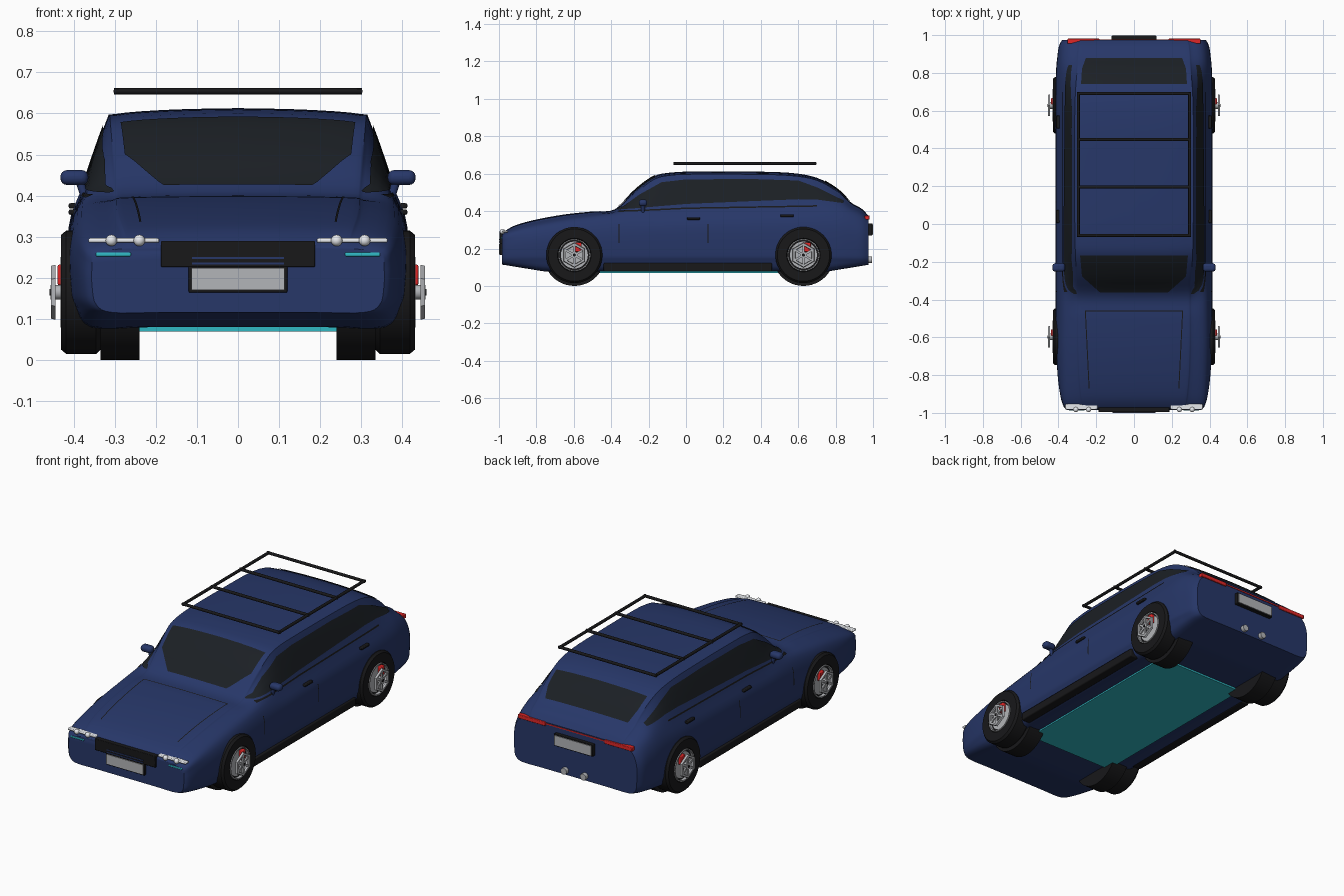
import bpy, bmesh, math
from mathutils import Vector
from mathutils.bvhtree import BVHTree

if "Cube" in bpy.data.objects:
    bpy.data.objects.remove(bpy.data.objects["Cube"])


def mat(name, c):
    m = bpy.data.materials.new(name)
    m.diffuse_color = (*c, 1)
    m.use_nodes = True
    m.node_tree.nodes["Principled BSDF"].inputs["Base Color"].default_value = m.diffuse_color
    return m


BLUE = mat("blue_paint", (.02, .038, .14))
BLACK = mat("black_trim", (.009, .009, .01))
GLASS = mat("dark_glass", (.011, .014, .018))
SILVER = mat("silver", (.45, .46, .48))
WHITE = mat("lamp_white", (.8, .82, .85))
RED = mat("red", (.75, .02, .02))
CYAN = mat("cyan", (.03, .48, .55))


def finish(bm, name, m, angle=35, recalc=True):
    if recalc:
        bmesh.ops.recalc_face_normals(bm, faces=bm.faces[:])
    me = bpy.data.meshes.new(name)
    bm.to_mesh(me)
    bm.free()
    ob = bpy.data.objects.new(name, me)
    bpy.context.collection.objects.link(ob)
    me.materials.append(m)
    bpy.ops.object.select_all(action='DESELECT')
    ob.select_set(True)
    bpy.context.view_layer.objects.active = ob
    bpy.ops.object.shade_smooth_by_angle(angle=math.radians(angle))
    return ob


def box(name, c, size, m, bevel=0.0, seg=2, rot_x=0.0):
    bm = bmesh.new()
    bmesh.ops.create_cube(bm, size=1)
    bmesh.ops.scale(bm, vec=size, verts=bm.verts)
    ob = finish(bm, name, m)
    ob.location = c
    ob.rotation_euler.x = rot_x
    if bevel:
        b = ob.modifiers.new("bevel", 'BEVEL')
        b.width, b.segments = bevel, seg
    return ob


def rod(name, a, b, r, m, seg=16):
    a, b = Vector(a), Vector(b)
    bm = bmesh.new()
    bmesh.ops.create_cone(bm, cap_ends=True, segments=seg, radius1=r, radius2=r, depth=(b - a).length)
    ob = finish(bm, name, m)
    ob.location = (a + b) / 2
    ob.rotation_euler = (b - a).to_track_quat('Z', 'Y').to_euler()
    return ob


def lathe(name, profile, c, m, steps=48):
    # spins an (x, radius) profile around the x axis
    bm = bmesh.new()
    vs = [bm.verts.new((x, 0, r)) for x, r in profile]
    es = [bm.edges.new(p) for p in zip(vs, vs[1:])]
    bmesh.ops.spin(bm, geom=vs + es, cent=(0, 0, 0), axis=(1, 0, 0), angle=math.tau, steps=steps, use_duplicate=False)
    bmesh.ops.remove_doubles(bm, verts=bm.verts[:], dist=1e-5)
    ob = finish(bm, name, m)
    ob.location = c
    return ob


def spline(pts, n):
    # Catmull-Rom curve through points of any dimension
    out = []
    for i in range(len(pts) - 1):
        p = [pts[max(0, min(len(pts) - 1, i + k))] for k in (-1, 0, 1, 2)]
        for j in range(n):
            t = j / n
            out.append(tuple(.5 * (2 * b + (c - a) * t + (2 * a - 5 * b + 4 * c - d) * t * t
                                   + (3 * b - a - 3 * c + d) * t ** 3) for a, b, c, d in zip(*p)))
    return out + [tuple(pts[-1])]


# Body shell: y, top z, roof edge x/z, belt x/z, widest x
stations = [
    (-.985, .275, .27, .272, .345, .26, .355), (-.965, .295, .28, .29, .36, .275, .372),
    (-.91, .325, .29, .315, .37, .295, .388), (-.80, .355, .30, .343, .375, .32, .402),
    (-.65, .382, .305, .37, .38, .345, .41), (-.50, .398, .305, .388, .38, .365, .412),
    (-.38, .41, .305, .40, .378, .382, .412), (-.27, .515, .312, .48, .378, .395, .412),
    (-.17, .587, .318, .55, .378, .40, .412), (-.08, .606, .32, .572, .378, .405, .412),
    (.05, .612, .322, .577, .378, .41, .412), (.30, .612, .322, .577, .378, .415, .412),
    (.55, .605, .322, .572, .378, .42, .412), (.70, .578, .318, .548, .378, .422, .412),
    (.81, .516, .31, .49, .376, .415, .41), (.88, .448, .305, .435, .372, .395, .404),
    (.94, .412, .30, .40, .362, .37, .395), (.975, .375, .29, .368, .35, .345, .378)]


def section(y, zt, we, ze, wb, zb, wm):
    d = zt - ze
    bot = .08 + .035 * max(0, (abs(y) - .75) / .23)
    half = spline([(0, zt), (.5 * we, zt - .1 * d), (.92 * we, zt - .4 * d), (we, ze), (wb, zb),
                   (wm, .6 * zb + .07), (wm, .18), (wm - .01, .135), (wm - .05, bot),
                   (.6 * (wm - .05), bot), (0, bot)], 4)
    return [(x, y, z) for x, z in half] + [(-x, y, z) for x, z in half[-2:0:-1]]


bm = bmesh.new()
rings = [[bm.verts.new(p) for p in section(*s)] for s in spline(stations, 4)]
for a, b in zip(rings, rings[1:]):
    for i in range(len(a)):
        j = (i + 1) % len(a)
        bm.faces.new((a[i], a[j], b[j], b[i]))
bm.faces.new(rings[0])
bm.faces.new(rings[-1])
bmesh.ops.recalc_face_normals(bm, faces=bm.faces[:])
tree = BVHTree.FromBMesh(bm)
finish(bm, "body", BLUE, 40)


def decal(name, ca, cb, m, side=0, n=8, cross=8, off=.004):
    # sheet between two curves, laid on the body; side 0 = from above (x, y), +-1 = from the side (y, z)
    def fine(c):
        return [Vector(p).lerp(Vector(q), k / n) for p, q in zip(c, c[1:]) for k in range(n)] + [Vector(c[-1])]
    bm, rows = bmesh.new(), []
    for p, q in zip(fine(ca), fine(cb)):
        row = []
        for k in range(cross + 1):
            u, v = p.lerp(q, k / cross)
            o, d = ((side, u, v), (-side, 0, 0)) if side else ((u, v, 2), (0, 0, -1))
            hit, nor, _, _ = tree.ray_cast(Vector(o), Vector(d))
            row.append(bm.verts.new(hit + nor * off) if hit else None)
        rows.append(row)
    for a, b in zip(rows, rows[1:]):
        for i in range(cross):
            f = (a[i], a[i + 1], b[i + 1], b[i])
            if all(f):
                bm.faces.new(f)
    finish(bm, name, m, 60)


def flip(c):
    return [(-x, y) for x, y in c]


# Windscreen, rear window, bonnet seam
screen = [(.18, -.36), (.275, -.275), (.285, -.165)]
decal("windscreen", screen, flip(screen), GLASS, cross=20)
rear = [(.28, .74), (.275, .82), (.255, .875)]
decal("rear_window", rear, flip(rear), GLASS, cross=20)
decal("bonnet_seam_rear", [(-.26, -.457), (.26, -.457)], [(-.26, -.463), (.26, -.463)], BLACK, cross=1, off=.002)

for s in (-1, 1):
    # Side glass and trim lines
    decal("side_window", [(-.37, .408), (-.33, .425), (-.25, .485), (-.13, .553), (0, .568), (.35, .57), (.6, .562), (.7, .525), (.84, .455)],
          [(-.37, .404), (-.33, .408), (-.25, .415), (-.13, .426), (0, .437), (.35, .452), (.6, .462), (.7, .46), (.84, .44)], GLASS, s)
    decal("belt_line", [(-.36, .40), (.0, .418), (.7, .43)], [(-.36, .392), (.0, .41), (.7, .422)], BLACK, s, 12, 1)
    for y in (-.36, .115):
        decal("door_seam", [(y, .33), (y, .23)], [(y + .005, .33), (y + .005, .23)], BLACK, s, 8, 1, .002)
    decal("bonnet_seam", [(s * .26, -.46), (s * .24, -.87)], [(s * .255, -.46), (s * .235, -.87)], BLACK, 0, 16, 1, .002)
    for y, z in ((.04, .36), (.54, .375)):
        box("door_handle", (s * .402, y, z), (.02, .07, .013), BLACK, .004)
    box("sill", (s * .382, .01, .1), (.052, .90, .045), BLACK, .006)

    # Door mirrors
    box("mirror", (s * .398, -.23, .444), (.068, .045, .036), BLUE, .016, 4)
    rod("mirror_stem", (s * .372, -.23, .395), (s * .385, -.23, .435), .010, BLUE)

    # Headlamps and running lamps
    box("headlamp_bar", (s * .278, -.968, .291), (.172, .03, .011), WHITE, .004)
    for x in (.24, .308):
        bm = bmesh.new()
        bmesh.ops.create_uvsphere(bm, u_segments=20, v_segments=12, radius=.014)
        finish(bm, "headlamp", WHITE).location = (s * x, -.982, .291)
    box("running_lamp", (s * .303, -.982, .257), (.085, .012, .010), CYAN, .003)

    # Tail lamps and exhausts
    box("tail_lamp", (s * .268, .968, .365), (.17, .026, .022), RED, .003)
    rod("exhaust", (s * .06, .93, .14), (s * .06, .995, .14), .018, SILVER)

    # Wheels
    for y in (-.597, .628):
        c = (0, y, .165)
        lathe("tyre", [(s * x, r) for x, r in ((.335, 0), (.335, .14), (.345, .15), (.418, .15), (.43, .14), (.43, .09), (.415, .083), (.412, 0))], c, BLACK)
        lathe("wheel_liner", [(s * x, r) for x, r in ((.24, 0), (.24, .165), (.335, .165), (.335, 0))], c, BLACK)
        lathe("rim_ring", [(s * x, r) for x, r in ((.415, .08), (.432, .08), (.432, .086), (.415, .086), (.415, .08))], c, SILVER)
        lathe("brake_disc", [(s * x, r) for x, r in ((.41, 0), (.41, .072), (.42, .072), (.42, 0))], c, SILVER)
        box("brake_caliper", (s * .428, y + .022, .207), (.022, .035, .05), RED, .004)
        lathe("rim", [(s * x, r) for x, r in ((.444, .05), (.444, .067), (.455, .064), (.455, .052), (.444, .05))], c, SILVER, 6)
        for k in range(3):
            box("spoke", (s * .449, y, .165), (.008, .012, .11), SILVER, rot_x=k * math.pi / 3)
        rod("hub", (s * .41, y, .165), (s * .456, y, .165), .018, SILVER, 12)
        rod("hub_cap", (s * .45, y, .165), (s * .458, y, .165), .008, BLACK, 12)

    # Roof rack rails
    rod("rack_rail", (s * .295, -.066, .654), (s * .295, .695, .654), .008, BLACK)

for y in (-.06, .195, .447, .69):
    rod("rack_crossbar", (-.302, y, .654), (.302, y, .654), .008, BLACK)

# Nose and tail details
box("grille", (0, -.978, .258), (.375, .036, .064), BLACK, .003)
for z in (.235, .248):
    box("grille_slat", (0, -.994, z), (.225, .01, .005), BLUE)
for name, e, z in (("front_plate", -1, .197), ("rear_plate", 1, .302)):
    box(name + "_frame", (0, e * .98, z), (.24, .032, .066), BLACK, .003)
    box(name, (0, e * .995, z), (.226, .01, .054), SILVER)
box("tail_lamp_strip", (0, .972, .367), (.40, .012, .006), RED)

# Underside panel
box("underbody_panel", (0, .01, .076), (.54, 1.08, .012), CYAN)
